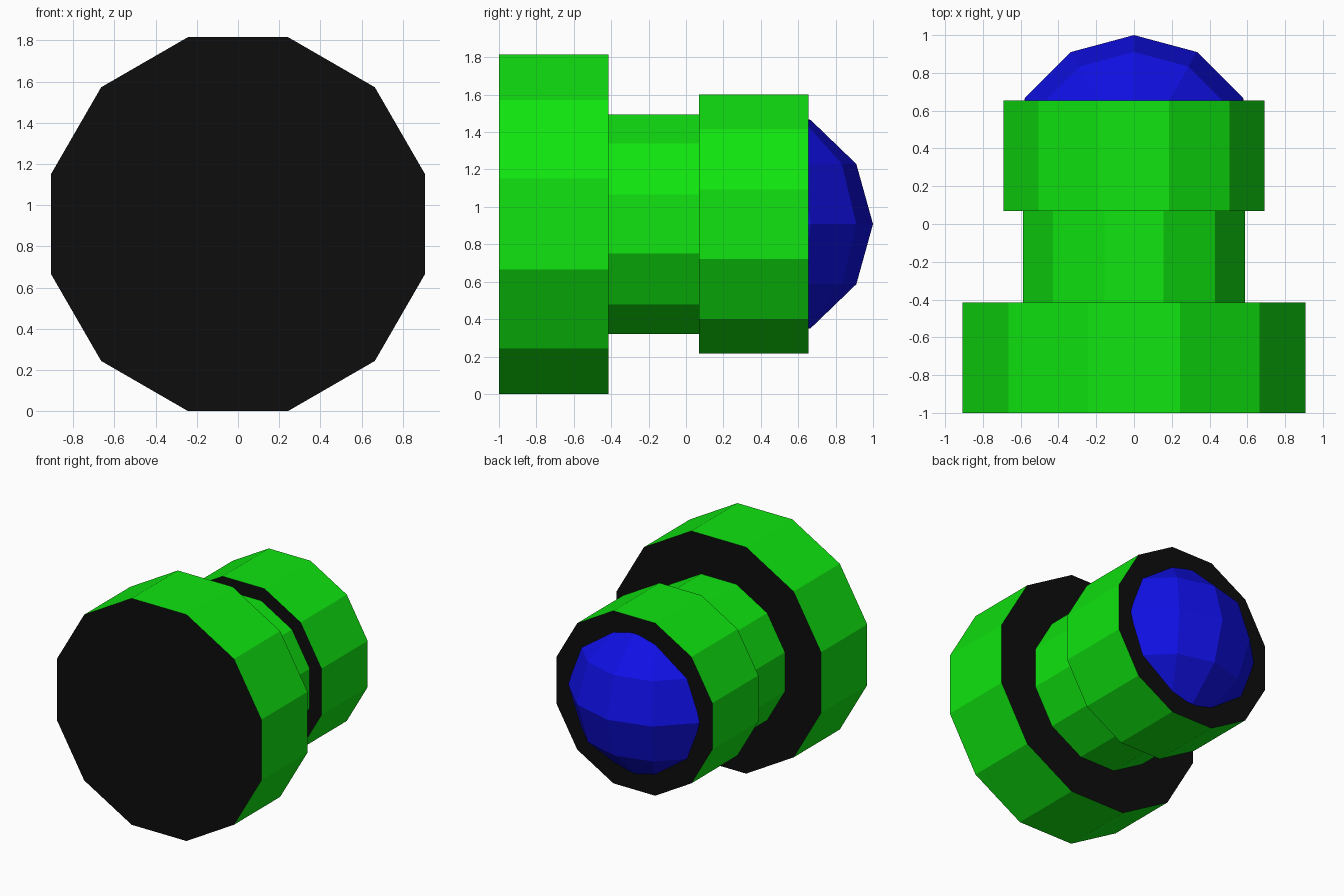
import bpy, bmesh, math
from mathutils import Matrix

if "Cube" in bpy.data.objects:
    bpy.data.objects.remove(bpy.data.objects["Cube"])

CZ = 0.908  # height of the shared axis


def material(name, rgb):
    m = bpy.data.materials.new(name)
    m.diffuse_color = (*rgb, 1)
    m.use_nodes = True
    m.node_tree.nodes["Principled BSDF"].inputs["Base Color"].default_value = m.diffuse_color
    return m


green = material("green", (0.005, 0.78, 0.005))
black = material("black", (0.004, 0.004, 0.004))
blue = material("blue", (0.005, 0.005, 0.78))


def add_object(name, bm, mats):
    me = bpy.data.meshes.new(name)
    bm.to_mesh(me)
    bm.free()
    for m in mats:
        me.materials.append(m)
    ob = bpy.data.objects.new(name, me)
    ob.location.z = CZ
    bpy.context.collection.objects.link(ob)
    return ob


def drum(name, y0, y1, apothem):
    # twelve-sided drum along y, flat side up, black end faces
    r = apothem / math.cos(math.pi / 12)
    bm = bmesh.new()
    bmesh.ops.create_cone(bm, cap_ends=True, segments=12, radius1=r, radius2=r, depth=y1 - y0)
    turn = (Matrix.Translation((0, (y0 + y1) / 2, 0)) @ Matrix.Rotation(math.pi / 2, 4, 'X')
            @ Matrix.Rotation(math.pi / 12, 4, 'Z'))
    bmesh.ops.transform(bm, matrix=turn, verts=bm.verts)
    bm.normal_update()
    for f in bm.faces:
        f.material_index = 1 if abs(f.normal.y) > 0.9 else 0
    add_object(name, bm, [green, black])


drum("front_drum", -1.0, -0.415, 0.908)
drum("neck_drum", -0.415, 0.07, 0.587)
drum("rear_drum", 0.07, 0.655, 0.692)

# faceted dome with vertical poles, only the rear half kept
bm = bmesh.new()
bmesh.ops.create_uvsphere(bm, u_segments=12, v_segments=6, radius=1)
bmesh.ops.bisect_plane(bm, geom=bm.verts[:] + bm.edges[:] + bm.faces[:], dist=1e-4,
                       plane_co=(0, 0, 0), plane_no=(0, 1, 0), clear_inner=True)
bmesh.ops.transform(bm, verts=bm.verts,
                    matrix=Matrix.Translation((0, 0.333, 0)) @ Matrix.Diagonal((0.667, 0.667, 0.643, 1)))
add_object("rear_dome", bm, [blue])
